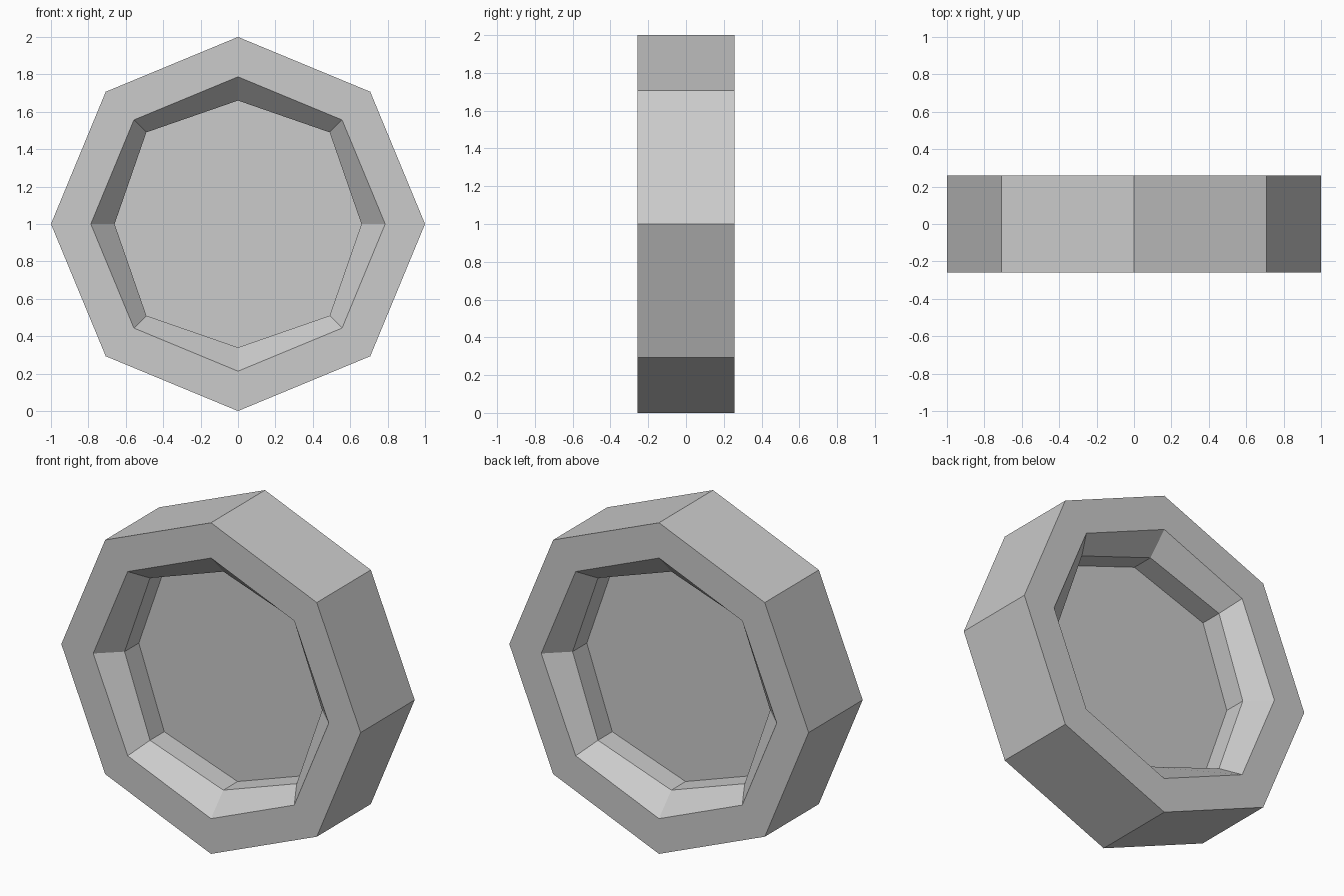
import bpy, bmesh
from math import sin, cos, pi

if "Cube" in bpy.data.objects:
    bpy.data.objects.remove(bpy.data.objects["Cube"])

SIDES = 8
# Front-to-middle profile: (y, radius at axis corners, radius at diagonal corners)
half = [(-0.004, 0.66, 0.693), (-0.14, 0.66, 0.693),
        (-0.258, 0.787, 0.787), (-0.258, 1.0, 1.0)]
# Mirror the profile for the back
profile = half + [(-y, a, d) for y, a, d in reversed(half)]

bm = bmesh.new()


def ring(y, r_axis, r_diag):
    verts = []
    for i in range(SIDES):
        a = i * 2 * pi / SIDES
        r = r_diag if i % 2 else r_axis
        verts.append(bm.verts.new((r * cos(a), y, 1 + r * sin(a))))
    return verts


# Rim: bridge consecutive rings
rings = [ring(*p) for p in profile]
for r0, r1 in zip(rings, rings[1:]):
    for i in range(SIDES):
        j = (i + 1) % SIDES
        bm.faces.new((r0[i], r0[j], r1[j], r1[i]))

# Central web: thin disc closing both recesses
bm.faces.new(rings[0])
bm.faces.new(rings[-1])
bmesh.ops.recalc_face_normals(bm, faces=bm.faces)

mesh = bpy.data.meshes.new("octagonal_wheel")
bm.to_mesh(mesh)
bm.free()
wheel = bpy.data.objects.new("octagonal_wheel", mesh)
bpy.context.collection.objects.link(wheel)
